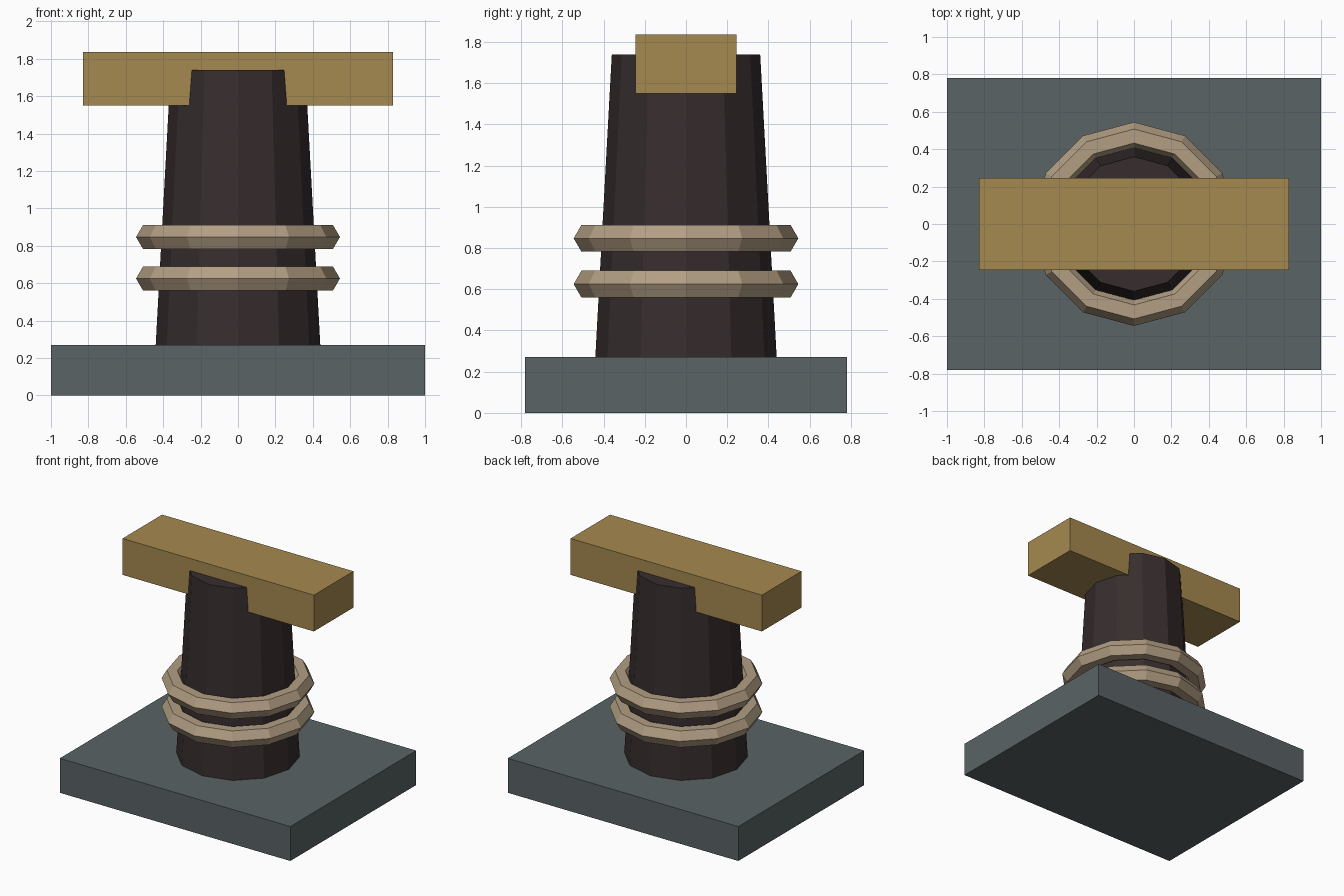
import bpy
import math

if "Cube" in bpy.data.objects:
    bpy.data.objects.remove(bpy.data.objects["Cube"], do_unlink=True)

SIDES = 12


def material(name, rgb):
    mat = bpy.data.materials.new(name)
    mat.use_nodes = True
    color = (*rgb, 1.0)
    mat.diffuse_color = color
    mat.node_tree.nodes["Principled BSDF"].inputs["Base Color"].default_value = color
    return mat


def finish(name, mat):
    obj = bpy.context.object
    obj.name = name
    obj.data.materials.append(mat)
    return obj


def box(name, size, bottom, mat):
    bpy.ops.mesh.primitive_cube_add(size=1, location=(0, 0, bottom + size[2] / 2))
    obj = finish(name, mat)
    obj.scale = size
    bpy.ops.object.transform_apply(location=False, rotation=False, scale=True)


slate = material("slate grey", (0.100, 0.125, 0.130))
dark_brown = material("dark brown", (0.038, 0.026, 0.027))
rope_tan = material("rope tan", (0.445, 0.342, 0.227))
brass = material("dull brass", (0.376, 0.250, 0.080))

# Base slab
box("base_slab", (2.0, 1.56, 0.27), 0.0, slate)

# Tapered twelve-sided post
bottom, top = 0.27, 1.74
bpy.ops.mesh.primitive_cone_add(vertices=SIDES, radius1=0.44, radius2=0.36,
                                depth=top - bottom, location=(0, 0, (bottom + top) / 2))
finish("post", dark_brown)

# Two faceted rope rings around the post
for name, z in (("lower_rope_ring", 0.625), ("upper_rope_ring", 0.847)):
    bpy.ops.mesh.primitive_torus_add(major_segments=SIDES, minor_segments=6,
                                     major_radius=0.47, minor_radius=0.075,
                                     location=(0, 0, z))
    finish(name, rope_tan)

# Crossbar set through the head of the post
box("crossbar", (1.66, 0.49, 0.285), 1.55, brass)
